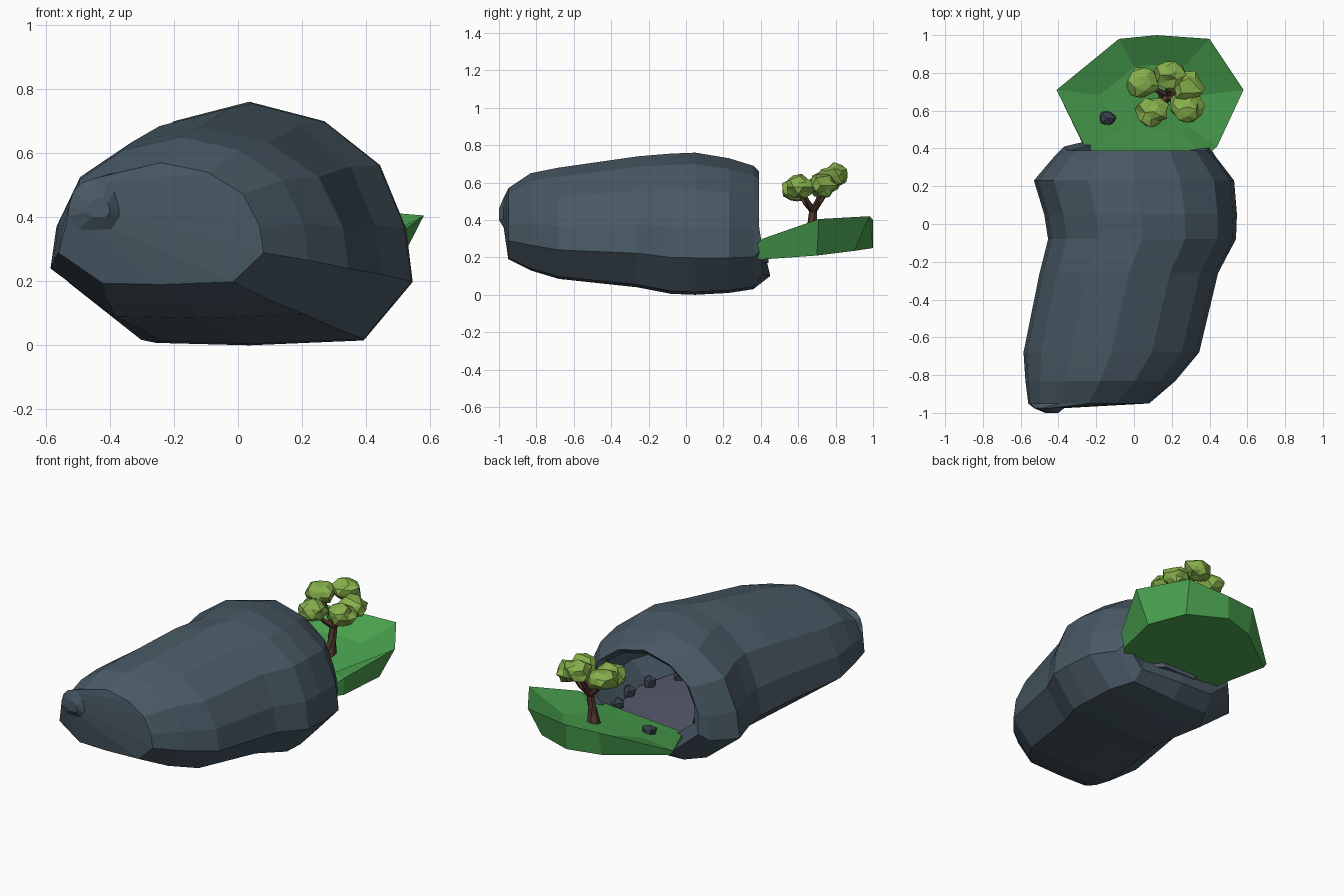
import bpy, bmesh, math, random
from mathutils import Vector, Matrix

if "Cube" in bpy.data.objects:
    bpy.data.objects.remove(bpy.data.objects["Cube"])

random.seed(4)


def material(name, rgb):
    m = bpy.data.materials.new(name)
    m.diffuse_color = (*rgb, 1)
    m.use_nodes = True
    m.node_tree.nodes["Principled BSDF"].inputs["Base Color"].default_value = m.diffuse_color
    return m


ROCK = material("rock", (0.065, 0.10, 0.128))
FLOOR = material("cave_floor", (0.09, 0.10, 0.15))
GRASS = material("grass", (0.068, 0.36, 0.078))
LEAF = material("leaf", (0.24, 0.43, 0.07))
BARK = material("bark", (0.10, 0.045, 0.032))
STONE = material("stone", (0.04, 0.05, 0.075))


def finish(name, bm, mat):
    bmesh.ops.recalc_face_normals(bm, faces=bm.faces)
    mesh = bpy.data.meshes.new(name)
    bm.to_mesh(mesh)
    bm.free()
    mesh.materials.append(mat)
    ob = bpy.data.objects.new(name, mesh)
    bpy.context.collection.objects.link(ob)
    return ob


def loft(name, rings, mat):
    """Skin a list of equal-length point rings and cap both ends."""
    bm = bmesh.new()
    vr = [[bm.verts.new(p) for p in r] for r in rings]
    n = len(rings[0])
    for a, b in zip(vr, vr[1:]):
        for i in range(n):
            j = (i + 1) % n
            bm.faces.new((a[i], a[j], b[j], b[i]))
    bm.faces.new(vr[0])
    bm.faces.new(vr[-1])
    return finish(name, bm, mat)


# Cave shell: one rock cross-section, lofted outside then back down the inside
half = [(1, 0.26), (0.96, 0.48), (0.80, 0.74), (0.46, 0.92)]
section = [(0, 0), (0.70, 0.02)] + half + [(0, 1)] + [(-u, v) for u, v in reversed(half)] + [(-0.57, 0.01)]
# y, left x, right x, bottom z, top z
stations = [
    (-1.00, -0.47, -0.40, 0.40, 0.46),
    (-0.975, -0.53, -0.37, 0.36, 0.52),
    (-0.95, -0.56, 0.08, 0.19, 0.57),
    (-0.83, -0.575, 0.22, 0.13, 0.65),
    (-0.68, -0.585, 0.345, 0.085, 0.68),
    (-0.26, -0.50, 0.445, 0.04, 0.74),
    (-0.08, -0.455, 0.54, 0.005, 0.755),
    (0.05, -0.475, 0.545, 0.0, 0.76),
    (0.23, -0.53, 0.53, 0.01, 0.73),
    (0.36, -0.42, 0.43, 0.03, 0.69),
    (0.39, -0.37, 0.40, 0.10, 0.66),
    (0.37, -0.33, 0.35, 0.18, 0.63),
    (0.20, -0.40, 0.41, 0.18, 0.66),
    (-0.08, -0.36, 0.43, 0.18, 0.68),
    (-0.68, -0.49, 0.24, 0.19, 0.60),
    (-0.88, -0.45, 0.0, 0.25, 0.48),
]


def rock_ring(y, xl, xr, z0, z1):
    cx, hw = (xl + xr) / 2, (xr - xl) / 2
    pts = []
    for u, v in section:
        lip = 0
        if 0.37 <= y and v < 0.3:            # jutting lower lip of the mouth
            lip = 0.06 if -0.9 < u < 0.1 else 0.02
        pts.append((cx + u * hw, y + lip, z0 + v * (z1 - z0)))
    return pts


loft("cave_shell", [rock_ring(*s) for s in stations], ROCK)

# Cave floor slab
rows = [(0.44, -0.10, 0.14), (0.36, -0.22, 0.26), (0.0, -0.26, 0.32),
        (-0.5, -0.34, 0.20), (-0.80, -0.36, 0.0)]
loft("cave_floor", [[(l, y, 0.205), ((l + r) / 2, y, 0.215), (r, y, 0.205),
                     (r * 0.9, y, 0.17), (l * 0.9, y, 0.17)] for y, l, r in rows], FLOOR)

# Grass ledge: underside, rim and sunken basin
rim = [(-0.41, 0.71, 0.27), (-0.08, 0.98, 0.40), (0.12, 1.0, 0.40), (0.40, 0.98, 0.42),
       (0.58, 0.71, 0.405), (0.44, 0.41, 0.30), (0.37, 0.35, 0.24), (-0.24, 0.37, 0.21)]
under = [(-0.39, 0.71, 0.24), (-0.08, 0.94, 0.245), (0.12, 1.0, 0.25), (0.36, 0.90, 0.235),
         (0.48, 0.70, 0.21), (0.43, 0.42, 0.19), (0.37, 0.36, 0.19), (-0.25, 0.38, 0.19)]
basin = []
for x, y, z in rim:
    bx, by = 0.1 + (x - 0.1) * 0.55, 0.65 + (y - 0.65) * 0.55
    basin.append((bx, by, 0.23 + 0.18 * (by - 0.4)))
loft("grass_ledge", [under, rim, basin], GRASS)


def limb(name, points, radii, sides=6):
    """Tapered low-poly branch through the given points."""
    rings = []
    for i, p in enumerate(points):
        d = Vector(points[min(i + 1, len(points) - 1)]) - Vector(points[max(i - 1, 0)])
        q = d.to_track_quat('Z', 'Y')
        rings.append([Vector(p) + q @ Vector((radii[i] * math.cos(t), radii[i] * math.sin(t), 0))
                      for t in (2 * math.pi * k / sides for k in range(sides))])
    loft(name, rings, BARK)


def lump(name, pos, size, mat, detail, rough):
    """Jittered icosphere for leaf clumps and stones."""
    bm = bmesh.new()
    bmesh.ops.create_icosphere(bm, subdivisions=detail, radius=1)
    for v in bm.verts:
        v.co *= 1 + random.uniform(-rough, rough)
    turn = Matrix.Rotation(random.uniform(0, 6), 4, 'Z')
    bmesh.ops.transform(bm, matrix=Matrix.Translation(pos) @ Matrix.Diagonal((*size, 1)) @ turn,
                        verts=bm.verts)
    finish(name, bm, mat)


# Tree: trunk, with a branch to each leaf clump
fork = (0.18, 0.68, 0.45)
limb("trunk", [(0.16, 0.67, 0.26), (0.17, 0.67, 0.33), (0.175, 0.675, 0.39), fork],
     [0.04, 0.03, 0.025, 0.022])
clumps = [(0.05, 0.745, 0.60), (0.19, 0.79, 0.635), (0.285, 0.73, 0.585),
          (0.28, 0.62, 0.575), (0.10, 0.595, 0.565)]
for i, c in enumerate(clumps):
    mid = Vector(fork).lerp(Vector(c), 0.5) + Vector((0, 0, -0.015))
    limb(f"branch_{i + 1}", [fork, mid, c], [0.02, 0.014, 0.008], 5)
    lump(f"leaf_clump_{i + 1}", c, (0.085, 0.08, 0.062), LEAF, 2, 0.2)

# Stone on the grass and stones along the cave walls
lump("ledge_stone", (-0.14, 0.56, 0.265), (0.045, 0.045, 0.04), STONE, 1, 0.15)
for i in range(12):
    side = -1 if i % 2 else 1
    y = 0.30 - 0.085 * i
    x = (0.02 if y > -0.2 else -0.08) + side * random.uniform(0.2, 0.3)
    s = random.uniform(0.025, 0.05)
    lump(f"cave_stone_{i + 1}", (x, y, 0.22), (s, s, s * random.uniform(0.9, 1.8)), STONE, 1, 0.2)
